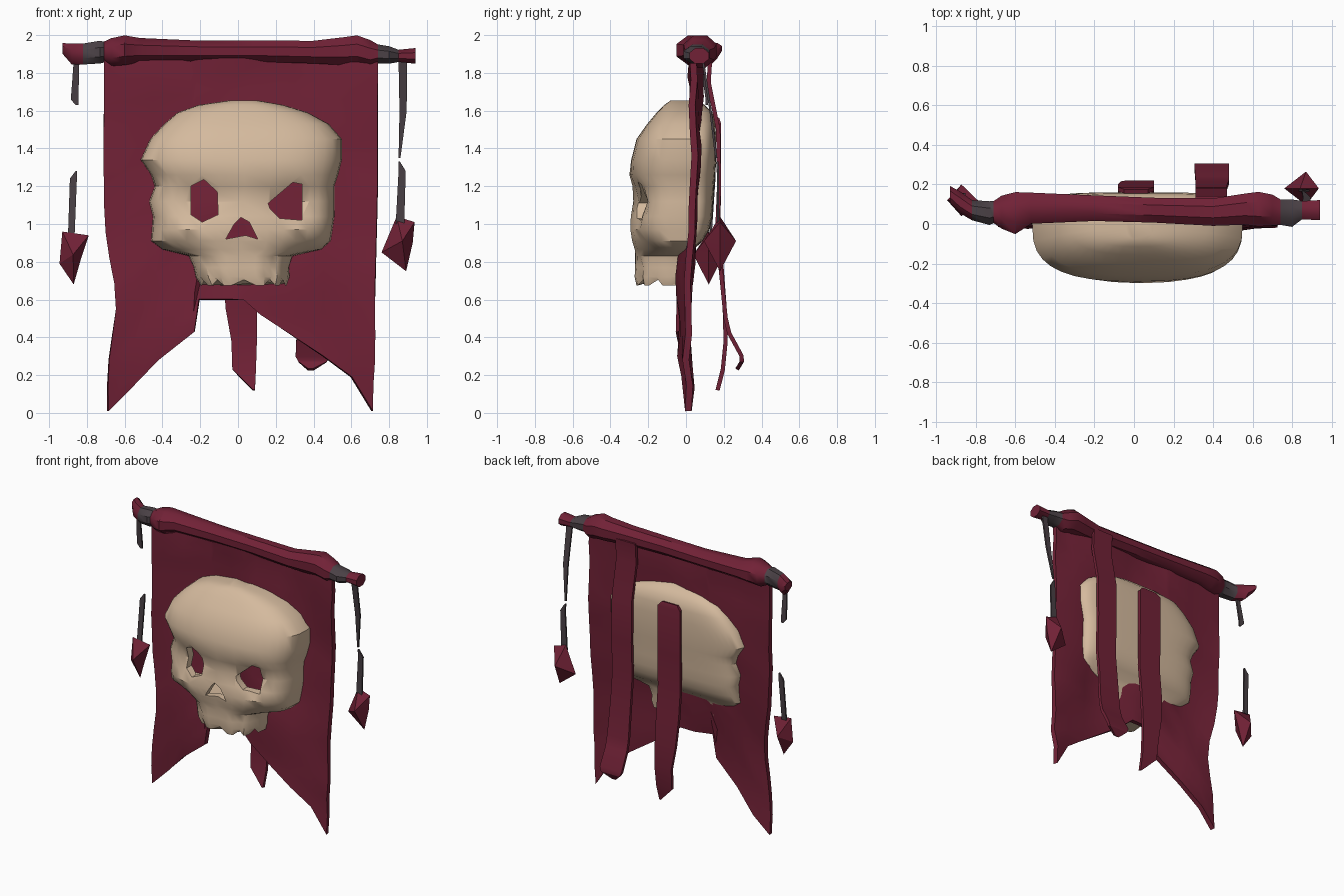
import bpy, bmesh, math, random

if "Cube" in bpy.data.objects:
    bpy.data.objects.remove(bpy.data.objects["Cube"])
random.seed(4)

def material(name, rgb):
    m = bpy.data.materials.new(name)
    m.diffuse_color = (*rgb, 1)
    m.use_nodes = True
    m.node_tree.nodes["Principled BSDF"].inputs["Base Color"].default_value = m.diffuse_color
    return m

RED = material("wine cloth", (0.165, 0.0155, 0.037))
BONE = material("pale bone", (0.66, 0.49, 0.34))
DARK = material("dark cord", (0.068, 0.052, 0.06))

def build(name, verts, faces, mats, angle=35, thick=0):
    me = bpy.data.meshes.new(name)
    me.from_pydata(verts, [], faces)
    bm = bmesh.new()
    bm.from_mesh(me)
    bmesh.ops.recalc_face_normals(bm, faces=bm.faces)
    bm.to_mesh(me)
    bm.free()
    ob = bpy.data.objects.new(name, me)
    bpy.context.collection.objects.link(ob)
    for m in mats:
        me.materials.append(m)
    if thick:
        s = ob.modifiers.new("thickness", 'SOLIDIFY')
        s.thickness, s.offset = thick, 0
    smooth(ob, angle)
    return ob

def smooth(ob, angle=35):
    bpy.ops.object.select_all(action='DESELECT')
    ob.select_set(True)
    bpy.context.view_layer.objects.active = ob
    for m in list(ob.modifiers):
        bpy.ops.object.modifier_apply(modifier=m.name)
    bpy.ops.object.shade_smooth_by_angle(angle=math.radians(angle))

def loft(rings):
    """Join equal rings of points into closed verts and faces."""
    n = len(rings[0])
    verts = [p for r in rings for p in r]
    faces = [(i*n + j, i*n + (j+1) % n, (i+1)*n + (j+1) % n, (i+1)*n + j)
             for i in range(len(rings)-1) for j in range(n)]
    return verts, faces + [tuple(range(n)), tuple(range(len(verts)-n, len(verts)))]

def grid(cols):
    n = len(cols[0])
    verts = [p for c in cols for p in c]
    faces = [(i*n + j, (i+1)*n + j, (i+1)*n + j+1, i*n + j+1)
             for i in range(len(cols)-1) for j in range(n-1)]
    return verts, faces

def lerp(table, v):
    for (a, fa), (b, fb) in zip(table, table[1:]):
        if v <= b:
            return fa + (fb - fa) * max(0, (v - a) / (b - a))
    return table[-1][1]

def bump(x, z, cx, cz, rx, rz):
    return math.exp(-((x-cx)/rx)**2 - ((z-cz)/rz)**2)

# Hanging cloth with two swallow tails: (top x, bottom x, bottom z)
columns = [(-.71, -.69, .01), (-.62, -.57, .13), (-.45, -.42, .28), (-.25, -.23, .43),
           (-.22, -.205, .60), (-.08, -.08, .60), (.03, .03, .60), (.12, .12, .52),
           (.3, .3, .40), (.45, .45, .30), (.6, .6, .19), (.74, .71, .01)]
drift = [(0, .015), (.35, -.01), (.6, -.005), (.85, .015), (1.1, .03), (1.5, .055), (1.9, .06)]
cols = []
for xt, xb, zb in columns:
    col = []
    for k in range(15):
        t = k / 14
        z = zb + (1.9 - zb) * t
        x = xb + (xt - xb) * min(1, t * 1.6)
        if x < -.5:
            x += .055 * math.exp(-((z - .6) / .25)**2)
        if x > .65 and z > .2:
            x = max(x, .725)
        wave = .014 * math.sin(9*x + 2.5*z) + random.uniform(-.01, .01)
        fold = .04 * (bump(x, z, .62, 1.76, .1, .1) + bump(x, z, -.48, 1.74, .1, .1))
        hem = .03 * bump(x, z, .3, .75, .15, .12) + .025 * bump(x, z, -.25, .55, .12, .15)
        col.append((x, lerp(drift, z) + wave * (1 if z > .1 else .3) - fold - hem, z))
    cols.append(col)
build("banner_cloth", *grid(cols), [RED], 30, .035)

# Rod wrapped in cloth, with dark bindings and flared ends: (x, y, z, y radius, z radius)
rod = [(-.93, .15, 1.93, .045, .03), (-.88, .11, 1.90, .06, .06), (-.82, .07, 1.90, .055, .06),
       (-.73, .055, 1.91, .065, .065), (-.71, .06, 1.91, .06, .06), (-.67, .06, 1.91, .09, .08),
       (-.6, .055, 1.92, .115, .085), (-.52, .08, 1.92, .085, .07), (-.2, .08, 1.915, .07, .06),
       (.1, .07, 1.915, .068, .06), (.4, .06, 1.91, .075, .065), (.56, .075, 1.915, .085, .08),
       (.63, .075, 1.92, .095, .085), (.7, .07, 1.9, .085, .08), (.74, .06, 1.9, .07, .055),
       (.8, .055, 1.895, .075, .05), (.85, .07, 1.89, .05, .035), (.94, .07, 1.89, .055, .045)]
rings = [[(x, y + ry * math.cos(a), z + rz * math.sin(a))
          for a in [math.tau * (j + .5) / 8 for j in range(8)]] for x, y, z, ry, rz in rod]
ob = build("cross_rod", *loft(rings), [RED, DARK], 40)
for p in ob.data.polygons:
    p.material_index = int(.72 < abs(p.center.x) < .83)

# Skull, lofted upwards: (z, left, right, front depth, back depth)
rows = [(.675, -.20, .26, .265, .0), (.72, -.225, .275, .275, .01), (.77, -.235, .27, .272, .02),
        (.83, -.26, .29, .27, .03), (.865, -.40, .44, .275, .04), (.91, -.46, .49, .29, .09),
        (.97, -.455, .50, .305, .125), (1.04, -.45, .51, .305, .14), (1.12, -.47, .51, .285, .145),
        (1.20, -.44, .51, .285, .15), (1.26, -.46, .53, .30, .155), (1.34, -.515, .55, .29, .16),
        (1.45, -.465, .55, .262, .16), (1.53, -.39, .48, .205, .155), (1.59, -.32, .37, .155, .14),
        (1.63, -.21, .24, .115, .10), (1.655, -.04, .10, .08, .05)]
power = lambda v, e: math.copysign(abs(v)**e, v)

def skull_rings(rows, detail=True):
    rings = []
    for i, (z, l, r, front, back) in enumerate(rows):
        cx, w, ring = (l + r)/2, (r - l)/2, []
        for j in range(36):
            a = math.tau * j / 36
            c, s = math.cos(a), math.sin(a)
            zz = z
            if s >= 0:      # rounded face
                x, y = cx + w * power(c, .72), -front * power(s, .7)
                y += .07*bump(x, z, -.2, 1.1, .13, .1) + .07*bump(x, z, .27, 1.1, .13, .1)
                y += .05*bump(x, z, -.3, .87, .1, .06) + .05*bump(x, z, .36, .87, .1, .06)
                y += .02*bump(x, z, .02, .97, .08, .08)
                if detail and i < 3:   # teeth
                    y += .016 * (j % 3 == 0) * (s > .3)
                    zz += .03 * (j % 3 == 0) * (i == 0)
                y = min(y, 0)
            else:           # flat back
                x, y = cx + w * power(c, .5), -back * power(s, .45)
            ring.append((x, y, zz))
        rings.append(ring)
    return rings

def cut_out(target, cutter):
    cutter.hide_render = True
    b = target.modifiers.new("hole", 'BOOLEAN')
    b.operation, b.object, b.solver = 'DIFFERENCE', cutter, 'EXACT'
    smooth(target)
    bpy.data.objects.remove(cutter)

skull = build("skull", *loft(skull_rings(rows)), [BONE])

# Hollow inside, so that the cloth shows behind the openings
inner = [(z, l + .06, r - .06, f - .05, min(.085, b - .04)) for z, l, r, f, b in rows[5:14]]
cut_out(skull, build("hollow_cutter", *loft(skull_rings(inner, False)), [BONE]))

# Eye and nose openings, cut through to the cloth
holes = {"left_eye": [(-.25, 1.2), (-.18, 1.235), (-.11, 1.17), (-.105, 1.05), (-.19, 1.01), (-.25, 1.05)],
         "right_eye": [(.34, 1.21), (.29, 1.22), (.16, 1.11), (.17, 1.08), (.22, 1.03), (.34, 1.02)],
         "nose": [(-.065, .92), (-.02, 1.0), (.015, 1.035), (.06, 1.01), (.105, .92), (.04, .94)]}
for name, pts in holes.items():
    cut_out(skull, build(name + "_cutter", *loft([[(x, y, z) for x, z in pts] for y in (-.45, .07)]), [BONE]))

# Ribbons hanging behind: (z, left, right, y)
def ribbon(name, pts, mat=RED, thick=.022):
    build(name, *grid([[(l, y, z), (r, y, z)] for z, l, r, y in pts]), [mat], 30, thick)

ribbon("centre_back_ribbon", [(1.56, -.05, .07, .165), (1.53, -.08, .1, .175), (1.2, -.08, .1, .175),
       (.95, -.08, .1, .17), (.75, -.08, .1, .19), (.55, -.065, .1, .205), (.38, -.035, .1, .21),
       (.23, -.03, .095, .195), (.17, .03, .092, .18), (.12, .08, .09, .167)])
ribbon("side_back_ribbon", [(1.9, .31, .47, .13), (1.75, .31, .47, .12), (1.5, .31, .47, .17),
       (1.2, .31, .47, .175), (.95, .31, .47, .165), (.75, .31, .47, .185), (.5, .31, .48, .21),
       (.42, .31, .48, .23), (.3, .305, .48, .295), (.27, .32, .47, .295), (.23, .37, .40, .27)])

# Cords at both ends, broken halfway as on a worn banner
ribbon("left_upper_cord", [(1.86, -.87, -.84, .08), (1.66, -.885, -.845, .11), (1.63, -.86, -.845, .11)], DARK, .012)
ribbon("left_lower_cord", [(1.28, -.86, -.853, .15), (1.24, -.89, -.853, .15), (.94, -.9, -.865, .13)], DARK, .012)
ribbon("right_upper_cord", [(1.86, .85, .895, .09), (1.6, .855, .893, .13), (1.35, .85, .86, .16)], DARK, .012)
ribbon("right_lower_cord", [(1.33, .85, .857, .165), (1.28, .85, .888, .17), (1.0, .835, .88, .17)], DARK, .012)

# Tassels: faceted front outline with a raised centre on both sides
def tassel(name, pts, yc, depth):
    n = len(pts)
    cx, cz = sum(p[0] for p in pts)/n, sum(p[1] for p in pts)/n
    verts = [(x, yc, z) for x, z in pts] + [(cx, yc - depth, cz), (cx, yc + depth, cz)]
    faces = [(i, (i+1) % n, n + k) for i in range(n) for k in (0, 1)]
    build(name, verts, faces, [RED], 20)

tassel("left_tassel", [(-.93, .96), (-.79, .94), (-.83, .82), (-.87, .68), (-.945, .79)], .12, .08)
tassel("right_tassel", [(.84, 1.04), (.935, 1.01), (.925, .9), (.89, .75), (.76, .85)], .18, .085)
